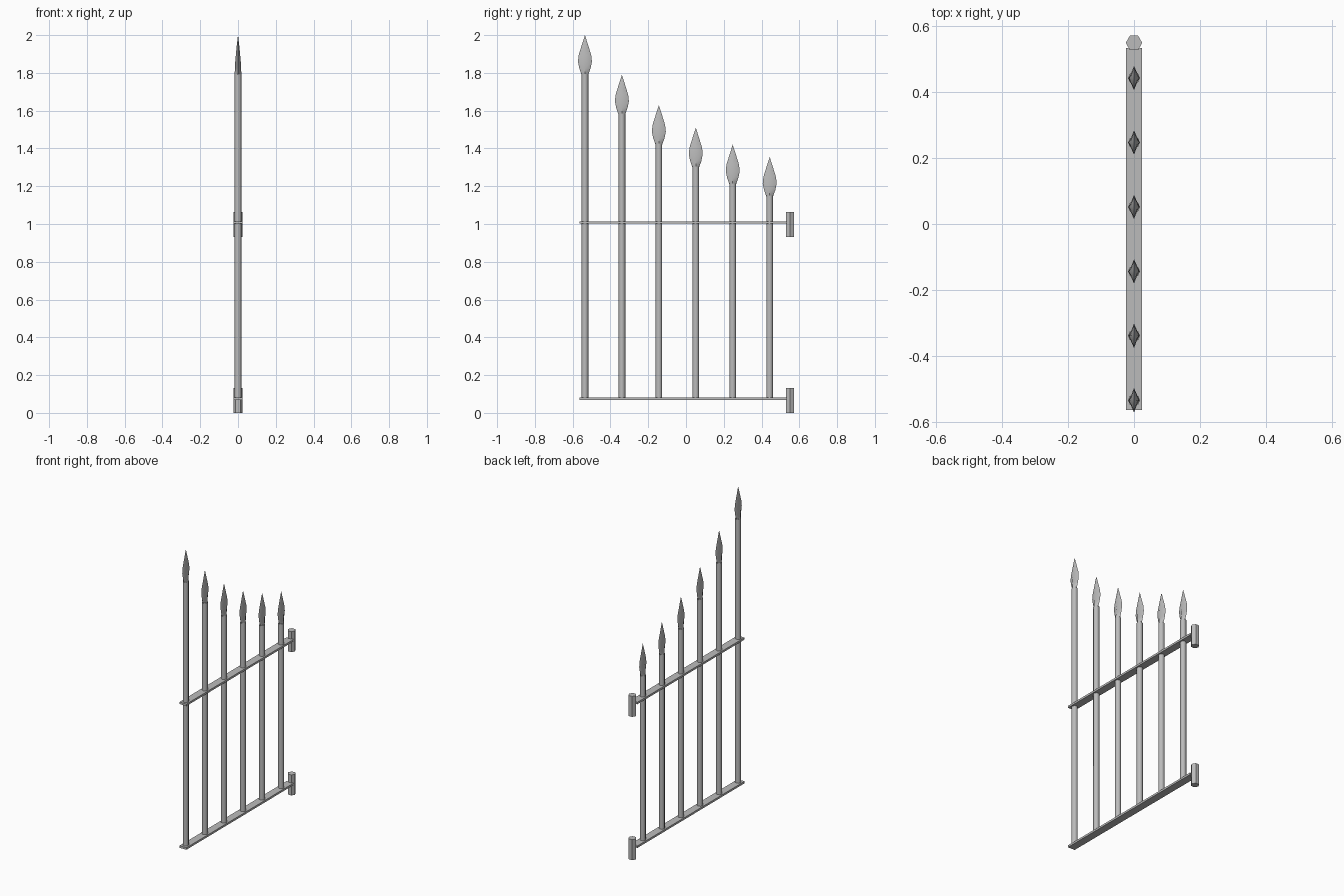
import bpy, math
from mathutils import Vector

cube = bpy.data.objects.get("Cube")
if cube:
    bpy.data.objects.remove(cube, do_unlink=True)

iron = bpy.data.materials.new("grey_iron")
iron.use_nodes = True
iron_colour = (0.5, 0.5, 0.5, 1)
iron.diffuse_color = iron_colour
iron.node_tree.nodes["Principled BSDF"].inputs["Base Color"].default_value = iron_colour


def finish(obj, name, smooth=None):
    obj.name = name
    obj.data.materials.clear()
    obj.data.materials.append(iron)
    if smooth:
        bpy.ops.object.select_all(action='DESELECT')
        obj.select_set(True)
        bpy.context.view_layer.objects.active = obj
        bpy.ops.object.shade_smooth_by_angle(angle=math.radians(smooth))
    return obj


def post(name, y, z0, z1, radius, sides, smooth=None):
    bpy.ops.mesh.primitive_cylinder_add(vertices=sides, radius=radius, depth=z1 - z0,
                                        location=(0, y, (z0 + z1) / 2))
    obj = bpy.context.object
    # put a corner on the x axis
    obj.rotation_euler.z = math.pi / 2
    return finish(obj, name, smooth)


def spear_head(name, y, tip):
    # loft of diamond sections: depth below tip, half width x, half width y
    sections = [(0.21, 0.018, 0.018), (0.175, 0.0165, 0.030), (0.14, 0.0145, 0.037),
                (0.105, 0.0115, 0.033), (0.05, 0.006, 0.016)]
    verts, faces = [], []
    for drop, wx, wy in sections:
        z = tip - drop
        verts += [(wx, y, z), (0, y + wy, z), (-wx, y, z), (0, y - wy, z)]
    apex = len(verts)
    verts.append((0, y, tip))
    for r in range(len(sections) - 1):
        for i in range(4):
            a, b = r * 4 + i, r * 4 + (i + 1) % 4
            faces.append((a, b, b + 4, a + 4))
    faces += [(apex - 4 + i, apex - 4 + (i + 1) % 4, apex) for i in range(4)]
    faces.append((3, 2, 1, 0))
    mesh = bpy.data.meshes.new(name)
    mesh.from_pydata(verts, [], faces)
    obj = bpy.data.objects.new(name, mesh)
    bpy.context.collection.objects.link(obj)
    return finish(obj, name, 50)


# Upright bars with spear heads, descending towards the hinges
for i, tip in enumerate((2.0, 1.79, 1.63, 1.51, 1.42, 1.355)):
    y = -0.535 + i * 0.1956
    post(f"bar_{i + 1}", y, 0.075, tip - 0.205, 0.018, 8, 50)
    spear_head(f"spear_head_{i + 1}", y, tip)

# Flat rails and hexagonal hinge barrels
for label, rail_z, hinge_z in (("lower", 0.075, 0.0), ("upper", 1.008, 0.93)):
    bpy.ops.mesh.primitive_cube_add(size=1, location=(0, -0.015, rail_z))
    rail = bpy.context.object
    rail.scale = (0.05, 1.1, 0.013)
    finish(rail, f"{label}_rail")
    # quarter turn keeps corners on x for a six sided barrel
    post(f"{label}_hinge", 0.55, hinge_z, hinge_z + 0.133, 0.025, 6)
